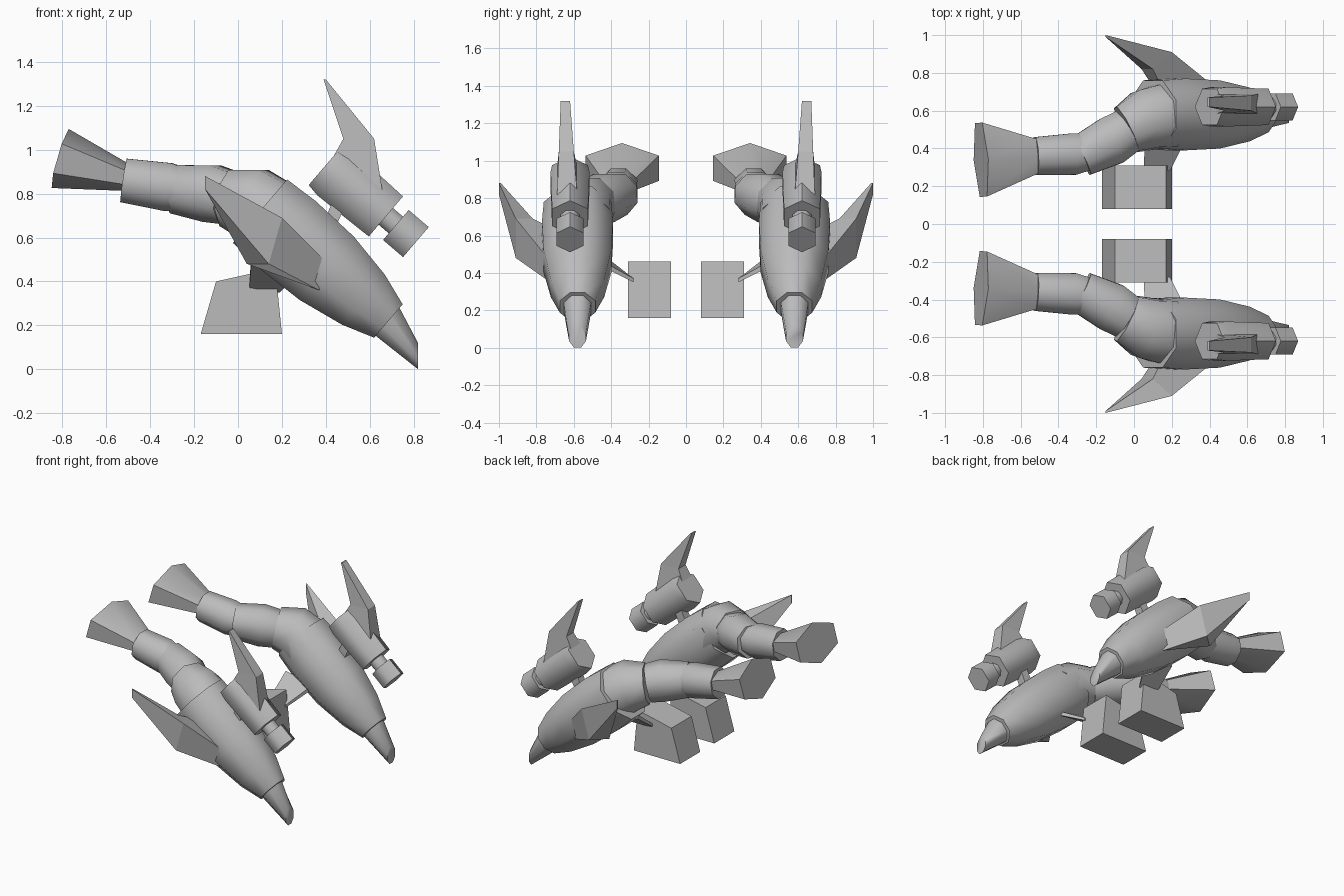
import bpy, bmesh, math
from mathutils import Vector

cube = bpy.data.objects.get("Cube")
if cube:
    bpy.data.objects.remove(cube, do_unlink=True)

shade = 0.5
grey = bpy.data.materials.new("plain grey")
grey.use_nodes = True
grey.diffuse_color = (shade, shade, shade, 1)
grey.node_tree.nodes["Principled BSDF"].inputs["Base Color"].default_value = grey.diffuse_color

# Shared direction of the hull and the pod: forwards and down
DIVE = Vector((0.76, 0, -0.65)).normalized()


def ring(center, axis, radius, squash=1, sides=8, pointed=False):
    """Polygon facing along axis; squash is its width divided by its height."""
    axis = Vector(axis).normalized()
    world_up = Vector((0, 0, 1))
    up = (world_up - axis * world_up.dot(axis)).normalized()
    side = axis.cross(up)
    start = math.pi / 2 + (0 if pointed else math.pi / sides)
    angles = [start + math.tau * i / sides for i in range(sides)]
    widest = max(abs(math.cos(a)) for a in angles)
    tallest = max(abs(math.sin(a)) for a in angles)
    return [Vector(center)
            + side * (radius * squash * math.cos(a) / widest)
            + up * (radius * math.sin(a) / tallest)
            for a in angles]


def loft(name, sections, smooth=True):
    """Skin a row of sections, cap both ends and mirror the part across y."""
    bm = bmesh.new()
    rows = [[bm.verts.new(point) for point in section] for section in sections]
    count = len(rows[0])
    for near, far in zip(rows, rows[1:]):
        for i in range(count):
            j = (i + 1) % count
            bm.faces.new((near[i], near[j], far[j], far[i]))
    bm.faces.new(rows[0])
    bm.faces.new(rows[-1])
    bmesh.ops.recalc_face_normals(bm, faces=bm.faces)
    mesh = bpy.data.meshes.new(name)
    bm.to_mesh(mesh)
    bm.free()
    mesh.materials.append(grey)
    if smooth:
        mesh.polygons.foreach_set("use_smooth", [True] * len(mesh.polygons))
        mesh.set_sharp_from_angle(angle=math.radians(62))
    obj = bpy.data.objects.new(name, mesh)
    bpy.context.collection.objects.link(obj)
    mirror = obj.modifiers.new("Mirror", 'MIRROR')
    mirror.use_axis = (False, True, False)


def barrel(name, start, stations, **shape):
    """Straight part along the dive direction, from (distance, radius) pairs."""
    loft(name, [ring(start + DIVE * distance, DIVE, radius, **shape)
                for distance, radius in stations])


def tube(name, path, **shape):
    """Bent part whose rings follow a path of (point, radius) pairs."""
    points = [Vector(point) for point, radius in path]
    last = len(points) - 1
    sections = []
    for i, (point, radius) in enumerate(path):
        tangent = points[min(i + 1, last)] - points[max(i - 1, 0)]
        sections.append(ring(point, tangent, radius, **shape))
    loft(name, sections)


def slab(name, stations):
    """Flat-sided part from parallelograms: a corner and two edge vectors."""
    sections = []
    for station in stations:
        corner, first, second = map(Vector, station)
        sections.append([corner, corner + first, corner + first + second, corner + second])
    loft(name, sections, smooth=False)


# Main hull and its blunt nose
hull_start = Vector((0.1, 0.58, 0.72))
barrel("hull", hull_start,
       [(0, 0.19), (0.16, 0.2), (0.4, 0.19), (0.62, 0.15), (0.77, 0.1)], squash=0.95)
loft("nose", [
    ring(hull_start + DIVE * 0.74, DIVE, 0.09, squash=0.85),
    ring((0.82, 0.58, 0.06), (1, 0, 0), 0.06, squash=0.75)])

# Tail segments bending inwards, ending in a flared nozzle
tube("tail_root", [
    ((0.16, 0.57, 0.69), 0.17),
    ((0.06, 0.55, 0.76), 0.16),
    ((-0.04, 0.5, 0.78), 0.13)])
tube("tail_middle", [
    ((-0.04, 0.49, 0.78), 0.12),
    ((-0.12, 0.44, 0.8), 0.13),
    ((-0.28, 0.36, 0.82), 0.11)])
tube("tail_end", [
    ((-0.26, 0.38, 0.82), 0.1),
    ((-0.32, 0.37, 0.83), 0.11),
    ((-0.52, 0.36, 0.86), 0.1)])
tube("tail_nozzle", [
    ((-0.5, 0.36, 0.87), 0.06),
    ((-0.81, 0.34, 0.96), 0.14)], squash=1.4, sides=6, pointed=True)

# Side fin, swept back and outwards from the hull to a point
slab("side_fin", [
    ((0.41, 0.74, 0.48), (-0.04, 0, -0.12), (-0.24, -0.06, 0.14)),
    ((0.2, 0.91, 0.69), (-0.06, 0, -0.21), (-0.1, -0.09, 0)),
    ((-0.15, 1, 0.88), (0, 0, -0.06), (0, -0.01, 0))])

# Upper pod with neck and head, all on one line
pod_start = Vector((0.4, 0.62, 0.93))
barrel("pod", pod_start, [(0, 0.12), (0.06, 0.13), (0.36, 0.12)],
       squash=0.8, sides=6, pointed=True)
barrel("pod_neck", pod_start, [(0.3, 0.05), (0.5, 0.05)])
barrel("pod_head", pod_start, [(0.42, 0.09), (0.54, 0.09)],
       squash=0.8, sides=6, pointed=True)
tube("pod_strut", [((0.4, 0.6, 0.62), 0.03), ((0.48, 0.6, 0.8), 0.03)], sides=4)

# Horn-shaped blade rising from the pod
slab("pod_blade", [
    ((0.43, 0.58, 0.96), (0.23, 0, -0.16), (0, 0.11, 0)),
    ((0.48, 0.6, 1.05), (0.14, 0, 0), (0, 0.08, 0)),
    ((0.39, 0.62, 1.32), (0.01, 0, 0), (0, 0.05, 0))])

# Thin brace from the hull towards the block
slab("lower_brace", [
    ((0.06, 0.46, 0.51), (0.22, 0, -0.04), (0, 0, -0.03)),
    ((0.05, 0.28, 0.37), (0.14, 0, 0), (0, 0, -0.02))])

# Wedge-shaped block beside the centre line
profile = [(-0.17, 0.16), (0.2, 0.16), (0.17, 0.46), (-0.1, 0.4)]
loft("block", [[(x, y, z) for x, z in profile] for y in (0.08, 0.31)], smooth=False)
